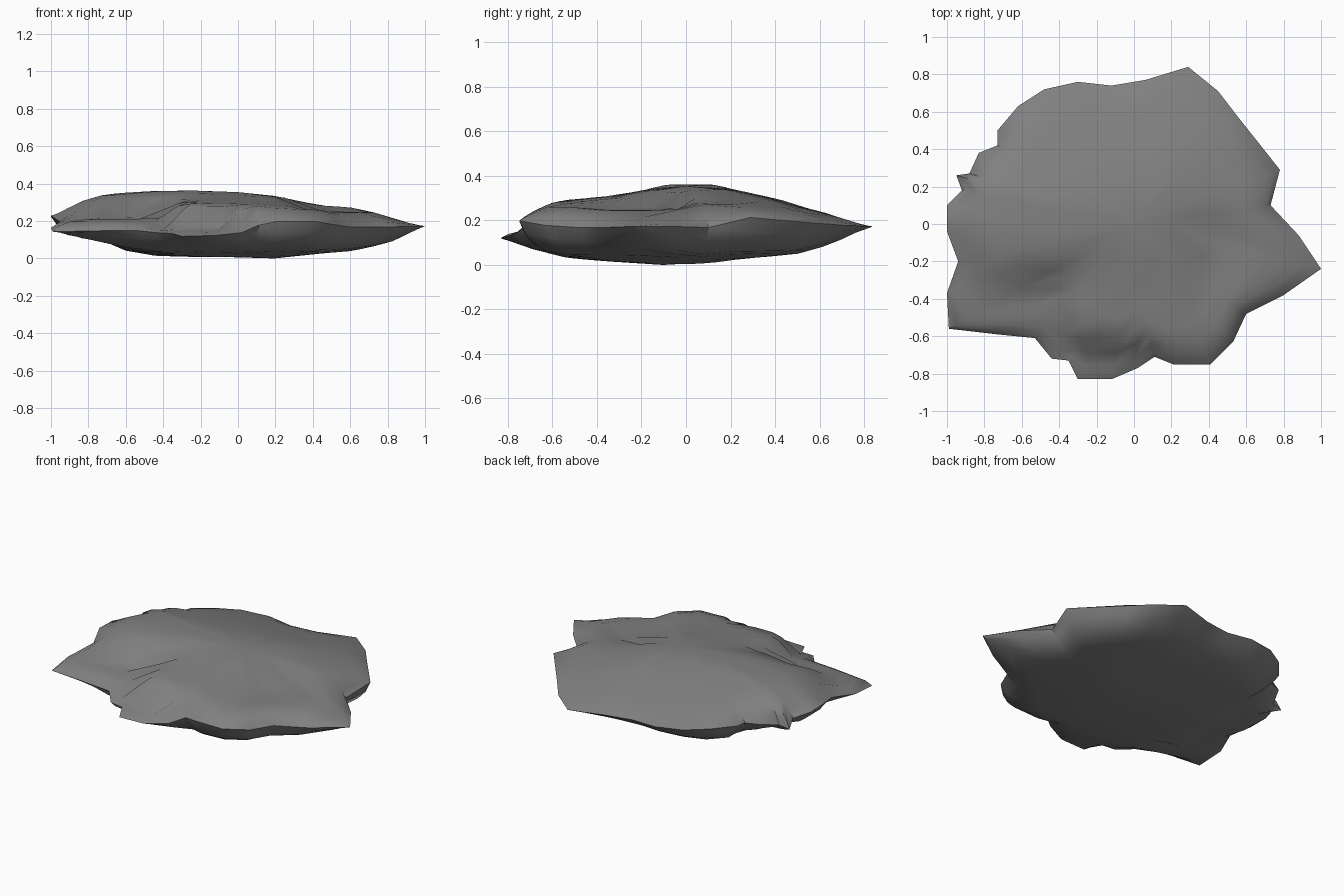
import bpy, bmesh

if "Cube" in bpy.data.objects:
    bpy.data.objects.remove(bpy.data.objects["Cube"])

# rim of the slab seen from above, anticlockwise, with rim height
RIM = [(1.0, -.24, .175), (.88, -.06, .175), (.73, .10, .17), (.78, .29, .215),
       (.55, .58, .19), (.45, .71, .18), (.29, .84, .175), (.06, .77, .175),
       (-.12, .74, .18), (-.30, .76, .19), (-.48, .72, .20), (-.62, .63, .21),
       (-.73, .50, .21), (-.73, .42, .20), (-.83, .38, .20), (-.88, .27, .17),
       (-.95, .26, .155), (-.92, .18, .19), (-1.0, .10, .225), (-1.0, -.04, .23),
       (-.94, -.20, .19), (-1.0, -.37, .165), (-.99, -.56, .145), (-.73, -.59, .15),
       (-.53, -.61, .15), (-.44, -.72, .14), (-.35, -.73, .135), (-.30, -.83, .12),
       (-.12, -.83, .125), (.02, -.77, .14), (.11, -.71, .18), (.21, -.75, .20),
       (.41, -.75, .20), (.53, -.63, .18), (.60, -.48, .17), (.80, -.38, .17)]

# silhouettes of the upper and lower faces along x and along y
TOP_X = [(-1, .24), (-.85, .305), (-.7, .35), (-.35, .37), (.05, .36), (.25, .33),
         (.4, .29), (.6, .28), (.76, .25), (.8, .22), (1, .175)]
TOP_Y = [(-.84, .14), (-.75, .24), (-.6, .29), (-.3, .315), (-.08, .367), (.13, .365),
         (.2, .345), (.43, .295), (.47, .275), (.65, .23), (.84, .175)]
LOW_X = [(-1, .14), (-.92, .11), (-.7, .10), (-.6, .04), (-.48, .015), (.2, 0),
         (.45, .03), (.62, .04), (.85, .10), (1, .175)]
LOW_Y = [(-.84, .11), (-.65, .06), (-.52, .03), (-.1, 0), (.13, .01), (.2, .025),
         (.5, .05), (.63, .09), (.84, .175)]


def lerp(table, t):
    if t <= table[0][0]:
        return table[0][1]
    for (a, p), (b, q) in zip(table, table[1:]):
        if t <= b:
            return p + (q - p) * (t - a) / (b - a)
    return table[-1][1]


def top(x, y):
    a, b = lerp(TOP_X, x), lerp(TOP_Y, y)
    z = .5 * min(a, b) + .5 * (.15 + (a - .15) * (b - .15) / .22)
    # lower ledges: front left corner, front lobe, right spur
    if x < -.38 and y < -.3:
        z = min(z, .21)
    if -.5 < x < .08 and y < -.67 - .2 * x:
        z = min(z, .155)
    if x > .35 and y < .05 and y > -.5:
        z = min(z, .25)
    return z


def low(x, y):
    a, b = lerp(LOW_X, x), lerp(LOW_Y, y)
    return .5 * max(a, b) + .5 * min(.15, a + b)


# scale of each ring and how far it has moved from rim to face
RINGS = [(.965, .5), (.91, .82), (.83, 1), (.73, 1), (.6, 1), (.45, 1), (.25, 1)]

bm = bmesh.new()
rim = [bm.verts.new(p) for p in RIM]
n = len(rim)
for height, upper in ((top, True), (low, False)):
    prev = rim
    for s, w in RINGS:
        ring = []
        for x, y, z in RIM:
            x, y = x * s, y * s
            h = height(x, y)
            ring.append(bm.verts.new((x, y, z + (h - z) * w)))
        for i in range(n):
            j = (i + 1) % n
            bm.faces.new((prev[i], prev[j], ring[j], ring[i]))
        prev = ring
    centre = bm.verts.new((0, 0, height(0, 0)))
    for i in range(n):
        bm.faces.new((prev[i], prev[(i + 1) % n], centre))

# soften the worn faces slightly, keeping the rim crisp
inner = [v for v in bm.verts if v not in set(rim)]
bmesh.ops.smooth_vert(bm, verts=inner, factor=.25, use_axis_z=True)
bmesh.ops.recalc_face_normals(bm, faces=bm.faces)
base = min(v.co.z for v in bm.verts)
for v in bm.verts:
    v.co.z -= base

mesh = bpy.data.meshes.new("flat_rock")
bm.to_mesh(mesh)
bm.free()
rock = bpy.data.objects.new("flat_rock", mesh)
bpy.context.collection.objects.link(rock)

grey = bpy.data.materials.new("stone grey")
grey.diffuse_color = (.22, .22, .22, 1)
grey.use_nodes = True
grey.node_tree.nodes["Principled BSDF"].inputs["Base Color"].default_value = grey.diffuse_color
mesh.materials.append(grey)

bpy.context.view_layer.objects.active = rock
rock.select_set(True)
bpy.ops.object.shade_smooth_by_angle(angle=.8)
